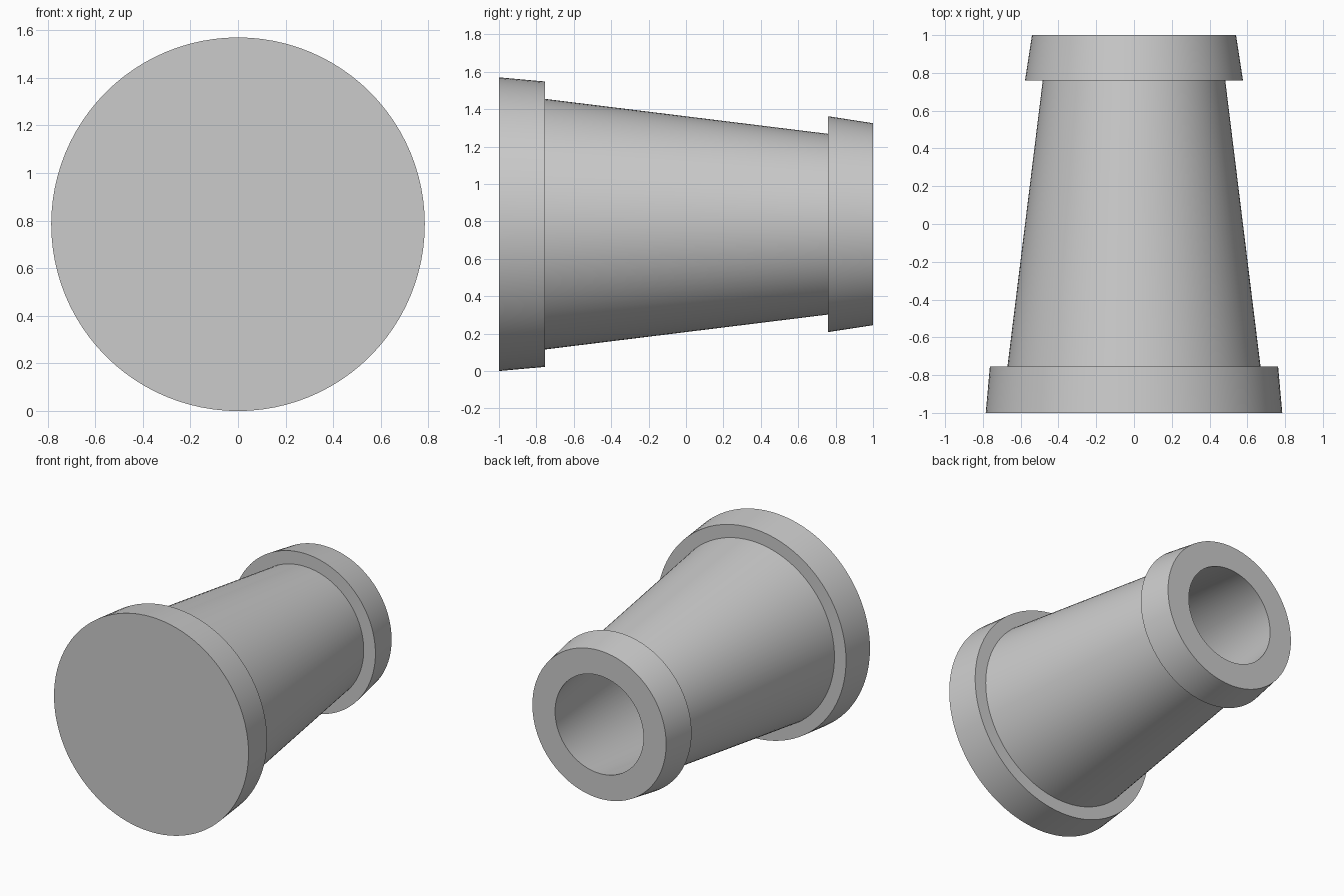
import bpy, bmesh, math
from mathutils import Matrix, Vector

cube = bpy.data.objects.get("Cube")
if cube:
    bpy.data.objects.remove(cube, do_unlink=True)

SEGMENTS = 96
AXIS_Z = 0.785

grey = bpy.data.materials.new("plain_grey")
grey.use_nodes = True
colour = (0.6, 0.6, 0.6, 1)
grey.diffuse_color = colour
grey.node_tree.nodes["Principled BSDF"].inputs["Base Color"].default_value = colour


def lathe(name, profile):
    """Spin (radius, y) points around the y axis."""
    bm = bmesh.new()
    verts = [bm.verts.new((r, y, 0)) for r, y in profile]
    edges = [bm.edges.new(pair) for pair in zip(verts, verts[1:])]
    bmesh.ops.spin(bm, geom=verts + edges, cent=(0, 0, 0), axis=(0, 1, 0),
                   angle=math.tau, steps=SEGMENTS, use_merge=True)
    bmesh.ops.remove_doubles(bm, verts=bm.verts, dist=0.0005)
    bmesh.ops.recalc_face_normals(bm, faces=bm.faces)
    bmesh.ops.translate(bm, verts=bm.verts, vec=(0, 0, AXIS_Z))
    mesh = bpy.data.meshes.new(name)
    bm.to_mesh(mesh)
    bm.free()
    mesh.materials.append(grey)
    obj = bpy.data.objects.new(name, mesh)
    bpy.context.collection.objects.link(obj)
    bpy.ops.object.select_all(action="DESELECT")
    obj.select_set(True)
    bpy.context.view_layer.objects.active = obj
    bpy.ops.object.shade_smooth_by_angle(angle=math.radians(30))
    return obj


lathe("tapered_barrel", [
    (0, -1), (0.785, -1), (0.763, -0.755),      # closed end and wide collar
    (0.67, -0.755), (0.483, 0.76),              # tapered wall
    (0.577, 0.76), (0.54, 1),                   # narrow collar
    (0.357, 1), (0.604, -0.995), (0, -0.995),   # open mouth and flared bore
])
